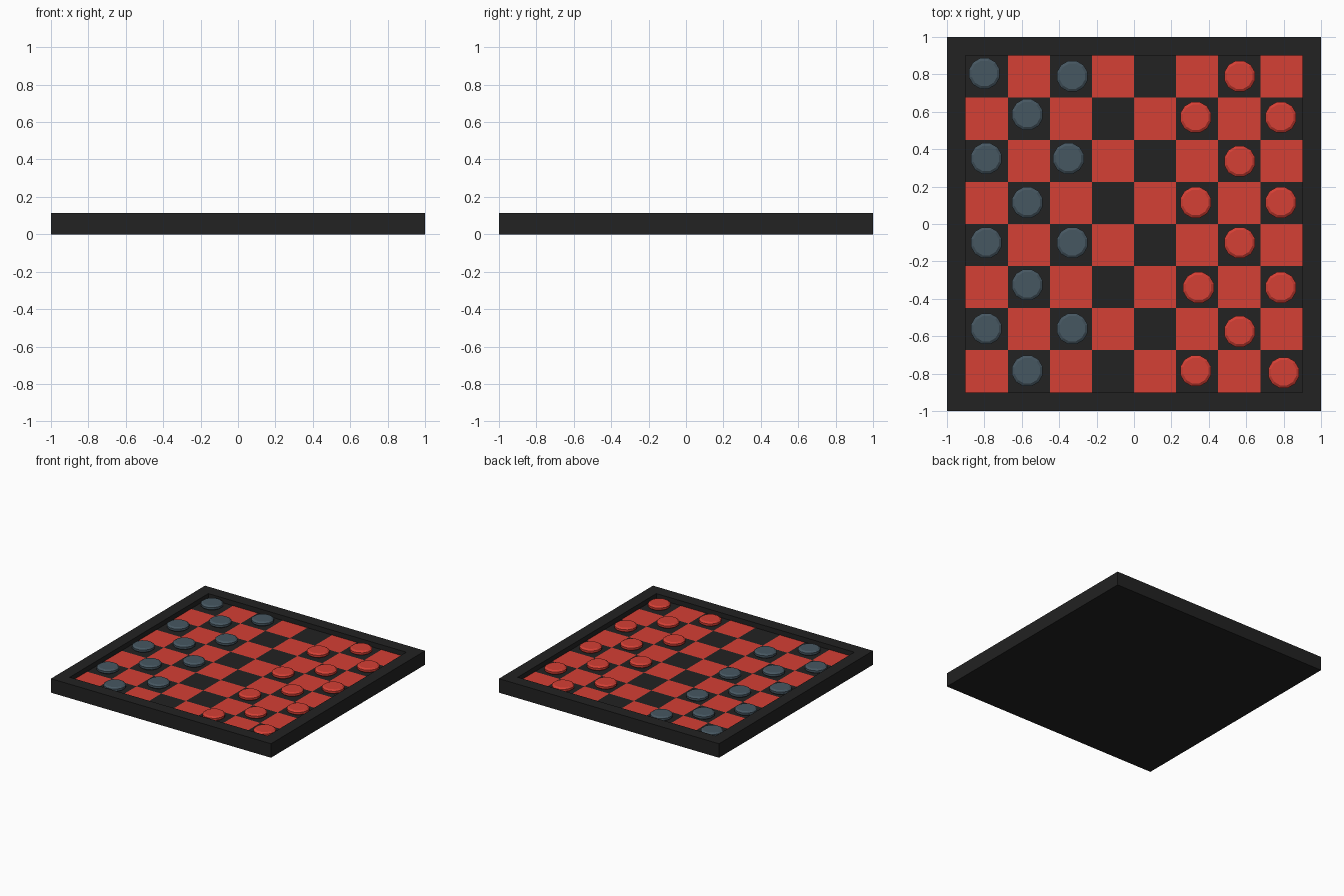
import bpy, bmesh, math

if "Cube" in bpy.data.objects:
    bpy.data.objects.remove(bpy.data.objects["Cube"])

H, FLOOR, INNER = 0.115, 0.075, 0.9   # board height, sunken floor, inner half-width


def mat(name, rgb):
    m = bpy.data.materials.new(name)
    m.diffuse_color = (*rgb, 1)
    m.use_nodes = True
    m.node_tree.nodes["Principled BSDF"].inputs["Base Color"].default_value = m.diffuse_color
    return m


BLACK = mat("black", (0.016, 0.016, 0.016))
RED = mat("red", (0.66, 0.05, 0.035))
SLATE = mat("slate", (0.062, 0.095, 0.12))


def make(name, bm, *mats):
    bmesh.ops.remove_doubles(bm, verts=bm.verts, dist=1e-5)
    me = bpy.data.meshes.new(name)
    bm.to_mesh(me)
    bm.free()
    for m in mats:
        me.materials.append(m)
    ob = bpy.data.objects.new(name, me)
    bpy.context.collection.objects.link(ob)
    return ob


# Board: square tray with raised rim and checkered sunken floor
bm = bmesh.new()


def ring(r, z):
    return [bm.verts.new((r * a, r * b, z)) for a, b in ((-1, -1), (1, -1), (1, 1), (-1, 1))]


rings = [ring(1, 0), ring(1, H), ring(INNER, H), ring(INNER, FLOOR)]
bm.faces.new(rings[0][::-1])
for lo, hi in zip(rings, rings[1:]):
    for k in range(4):
        n = (k + 1) % 4
        bm.faces.new((lo[k], lo[n], hi[n], hi[k]))
s = 2 * INNER / 8
for i in range(8):
    for j in range(8):
        x, y = -INNER + i * s, -INNER + j * s
        f = bm.faces.new([bm.verts.new((x + a * s, y + b * s, FLOOR))
                          for a, b in ((0, 0), (1, 0), (1, 1), (0, 1))])
        f.material_index = 1 - (i + j) % 2
make("board", bm, BLACK, RED)

# Checker: low-poly turned disc with chamfered edges
PROFILE = [(0.072, 0), (0.085, 0.009), (0.085, 0.026), (0.07, 0.036)]
SIDES = 12


def checker(name, x, y, m):
    bm = bmesh.new()
    loops = [[bm.verts.new((r * math.cos(t), r * math.sin(t), z))
              for t in (math.tau * (k + 0.5) / SIDES for k in range(SIDES))]
             for r, z in PROFILE]
    bm.faces.new(loops[0][::-1])
    bm.faces.new(loops[-1])
    for lo, hi in zip(loops, loops[1:]):
        for k in range(SIDES):
            n = (k + 1) % SIDES
            bm.faces.new((lo[k], lo[n], hi[n], hi[k]))
    make(name, bm, m).location = (x, y, FLOOR)


# Slightly uneven hand-placed positions
SLATE_POS = [(-.80, .805), (-.33, .79), (-.57, .585), (-.79, .35), (-.35, .35), (-.57, .115),
             (-.79, -.10), (-.33, -.10), (-.57, -.325), (-.79, -.56), (-.33, -.56), (-.57, -.785)]
RED_POS = [(.565, .79), (.33, .57), (.785, .57), (.565, .335), (.33, .115), (.785, .115),
           (.565, -.10), (.345, -.34), (.785, -.34), (.565, -.575), (.33, -.785), (.80, -.795)]
for p in SLATE_POS:
    checker("slate_checker", *p, SLATE)
for p in RED_POS:
    checker("red_checker", *p, RED)
